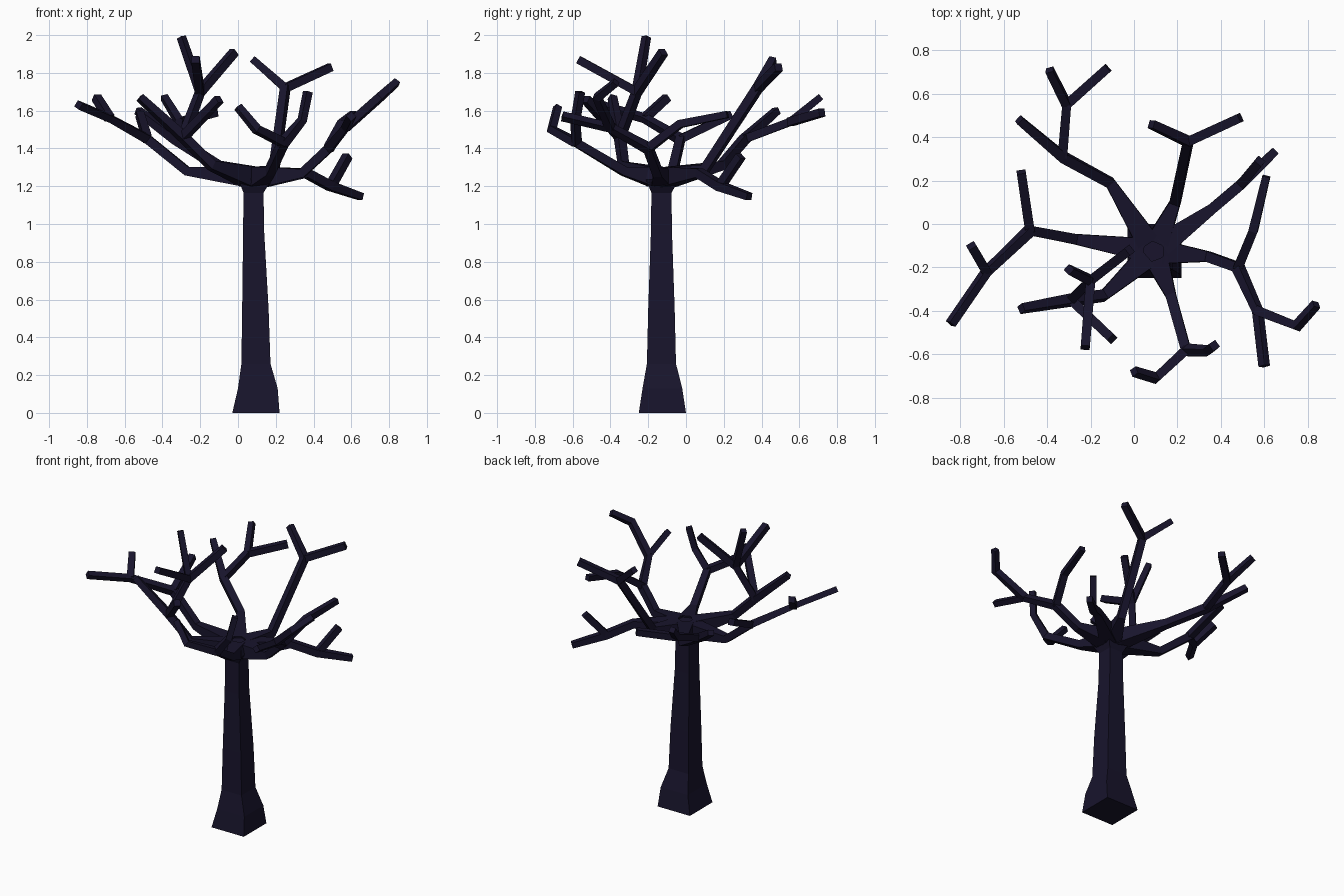
import bpy, bmesh
from mathutils import Vector

if "Cube" in bpy.data.objects:
    bpy.data.objects.remove(bpy.data.objects["Cube"])

mat = bpy.data.materials.new("dark_bark")
mat.diffuse_color = (0.009, 0.007, 0.025, 1)
mat.use_nodes = True
mat.node_tree.nodes["Principled BSDF"].inputs["Base Color"].default_value = mat.diffuse_color


def finish(bm, name):
    bmesh.ops.recalc_face_normals(bm, faces=bm.faces)
    me = bpy.data.meshes.new(name)
    bm.to_mesh(me)
    bm.free()
    me.materials.append(mat)
    bpy.context.collection.objects.link(bpy.data.objects.new(name, me))


def skin_rings(bm, rings):
    """Loft four-sided rings and cap both ends."""
    for a, b in zip(rings, rings[1:]):
        for i in range(4):
            j = (i + 1) % 4
            bm.faces.new((a[i], a[j], b[j], b[i]))
    bm.faces.new(rings[0])
    bm.faces.new(rings[-1])


def tube(bm, pts, radii):
    """Square tube along a path, with mitred corners."""
    pts = [Vector(p) for p in pts]
    dirs = [(b - a).normalized() for a, b in zip(pts, pts[1:])]
    side = dirs[0].cross(Vector((0, 0, 1))).normalized()
    rings = []
    for k, p in enumerate(pts):
        d0, d1 = dirs[max(k - 1, 0)], dirs[min(k, len(dirs) - 1)]
        t = (d0 + d1).normalized()
        side = (side - t * side.dot(t)).normalized()
        up = side.cross(t)
        r = radii[min(k, len(radii) - 1)]
        rings.append([bm.verts.new(p + side * r * u + up * r * v)
                      for u, v in ((-1, -1), (1, -1), (1, 1), (-1, 1))])
    skin_rings(bm, rings)


# Trunk with flared foot and crown: x, y, z, half width
trunk = [(.095, -.125, 0, .125), (.105, -.125, .13, .105), (.095, -.13, .26, .077),
         (.092, -.13, .55, .070), (.083, -.13, .95, .056), (.082, -.13, 1.165, .053),
         (.09, -.125, 1.235, .088), (.09, -.125, 1.29, .075)]
bm = bmesh.new()
skin_rings(bm, [[bm.verts.new((x + u * r, y + v * r, z))
                 for u, v in ((-1, -1), (1, -1), (1, 1), (-1, 1))]
                for x, y, z, r in trunk])
finish(bm, "trunk")

# Main limbs: paths leaving the crown
limbs = {
    "back_left_limb": [(-.11, .19, 1.31), (-.33, .31, 1.45), (-.53, .48, 1.60)],
    "back_limb": [(.19, .10, 1.29), (.25, .38, 1.72), (.08, .46, 1.87)],
    "back_right_limb": [(.36, .07, 1.27), (.49, .18, 1.20), (.65, .335, 1.145)],
    "right_limb": [(.34, -.15, 1.27), (.48, -.20, 1.40), (.57, -.40, 1.51), (.60, -.655, 1.57)],
    "front_limb": [(.17, -.33, 1.28), (.24, -.58, 1.43), (.34, -.585, 1.55), (.37, -.56, 1.70)],
    "front_left_limb": [(-.14, -.33, 1.31), (-.29, -.35, 1.46), (-.52, -.39, 1.67)],
    "left_limb": [(-.27, -.07, 1.28), (-.48, -.03, 1.45), (-.68, -.22, 1.56), (-.845, -.46, 1.63)],
}
# Side twigs: each starts at a fork of its limb
twigs = {
    "back_left_limb": [[(-.33, .31, 1.45), (-.31, .55, 1.54), (-.39, .71, 1.67)],
                       [(-.31, .55, 1.54), (-.12, .72, 1.59)]],
    "back_limb": [[(.25, .38, 1.72), (.49, .49, 1.83)]],
    "back_right_limb": [[(.49, .18, 1.20), (.58, .29, 1.36)]],
    "right_limb": [[(.48, -.20, 1.40), (.55, -.03, 1.53), (.61, .22, 1.58)],
                   [(.57, -.40, 1.51), (.75, -.47, 1.67), (.84, -.37, 1.75)]],
    "front_limb": [[(.24, -.58, 1.43), (.10, -.71, 1.50), (0, -.68, 1.62)]],
    "front_left_limb": [[(-.29, -.35, 1.46), (-.10, -.53, 1.66)],
                        [(-.29, -.35, 1.46), (-.20, -.26, 1.70), (-.30, -.21, 1.99)],
                        [(-.20, -.26, 1.70), (-.02, -.12, 1.91)],
                        [(-.20, -.26, 1.70), (-.225, -.57, 1.87)]],
    "left_limb": [[(-.48, -.03, 1.45), (-.52, .24, 1.58)],
                  [(-.68, -.22, 1.56), (-.75, -.10, 1.67)]],
}
hub = Vector((.09, -.125, 1.25))
for name, path in limbs.items():
    bm = bmesh.new()
    out = (Vector(path[0]) - hub) * Vector((1, 1, 0)).length / 1.4142
    start = hub + Vector((out.x, out.y, 0)).normalized() * .05
    tube(bm, [start] + path, [.053, .024, .024, .019])
    for twig in twigs[name]:
        tube(bm, twig, [.022, .021, .018])
    finish(bm, name)
